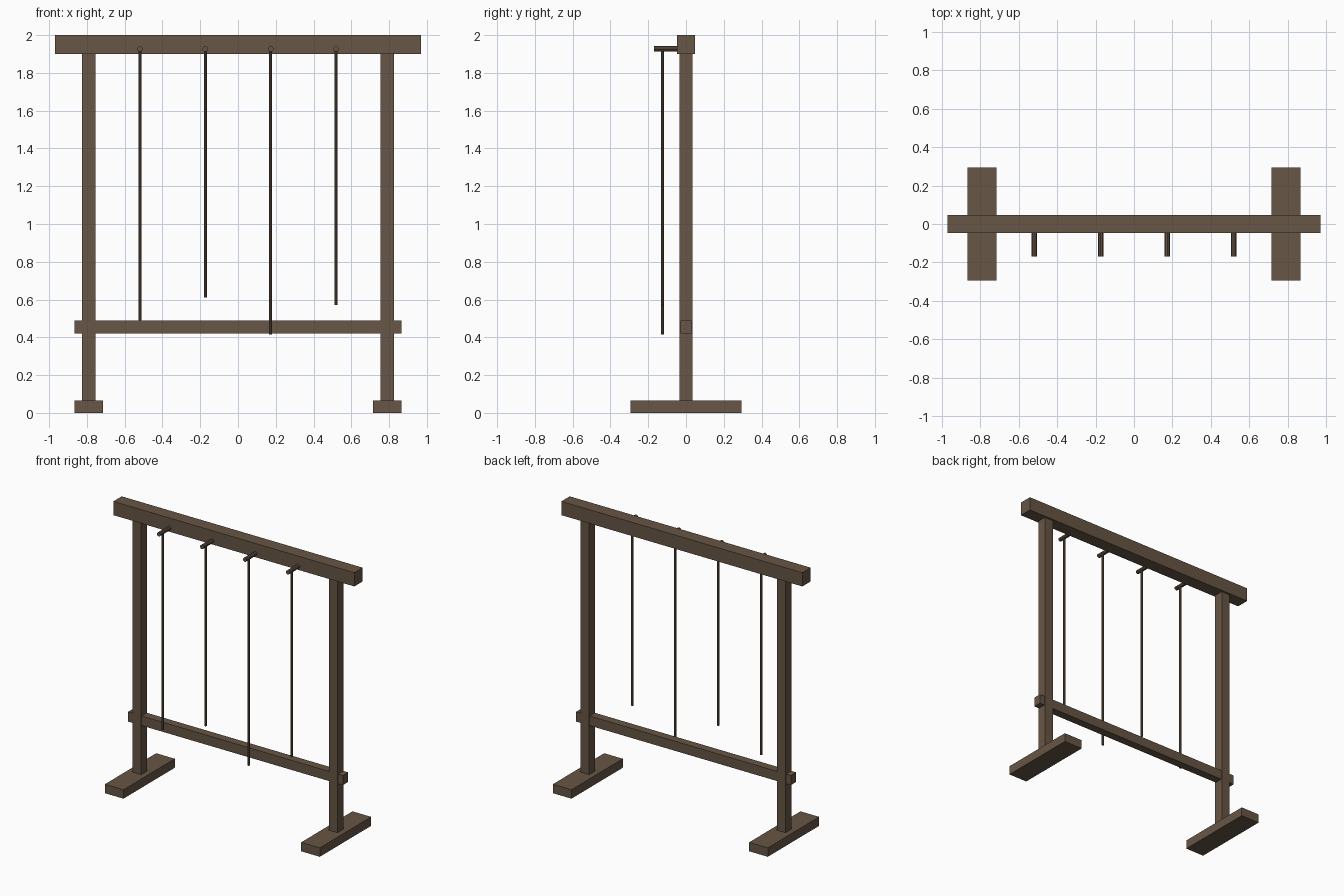
import bpy
import math

if "Cube" in bpy.data.objects:
    bpy.data.objects.remove(bpy.data.objects["Cube"])

wood = bpy.data.materials.new("dark_wood")
wood.diffuse_color = (0.135, 0.092, 0.06, 1)
wood.use_nodes = True
wood.node_tree.nodes["Principled BSDF"].inputs["Base Color"].default_value = wood.diffuse_color


def box(name, lo, hi):
    mid = [(a + b) / 2 for a, b in zip(lo, hi)]
    bpy.ops.mesh.primitive_cube_add(size=1, location=mid)
    ob = bpy.context.object
    ob.name = name
    ob.scale = [b - a for a, b in zip(lo, hi)]
    bpy.ops.object.transform_apply(location=False, rotation=False, scale=True)
    ob.data.materials.append(wood)


def rod(name, radius, length, centre, sides, rot=(0, 0, 0)):
    bpy.ops.mesh.primitive_cylinder_add(vertices=sides, radius=radius, depth=length,
                                        location=centre, rotation=rot)
    ob = bpy.context.object
    ob.name = name
    ob.data.materials.append(wood)


# Horizontal beams
box("top_beam", (-0.97, -0.048, 1.9), (0.97, 0.048, 2.0))
box("lower_rail", (-0.865, -0.03, 0.42), (0.865, 0.03, 0.49))

# Posts and feet
for side, x in (("left", -0.79), ("right", 0.79)):
    box(side + "_foot", (x - 0.075, -0.295, 0), (x + 0.075, 0.295, 0.065))
    box(side + "_post", (x - 0.035, -0.035, 0.065), (x + 0.035, 0.035, 1.9))

# Pegs on the front of the beam, each with a hanging cord of its own length
peg_z = 1.927
for i, bottom in enumerate((0.49, 0.61, 0.415, 0.57)):
    x = -0.519 + i * 0.346
    rod(f"peg_{i + 1}", 0.0145, 0.13, (x, -0.105, peg_z), 10, (math.pi / 2, 0, 0))
    rod(f"cord_{i + 1}", 0.008, peg_z - bottom, (x, -0.125, (peg_z + bottom) / 2), 8)
